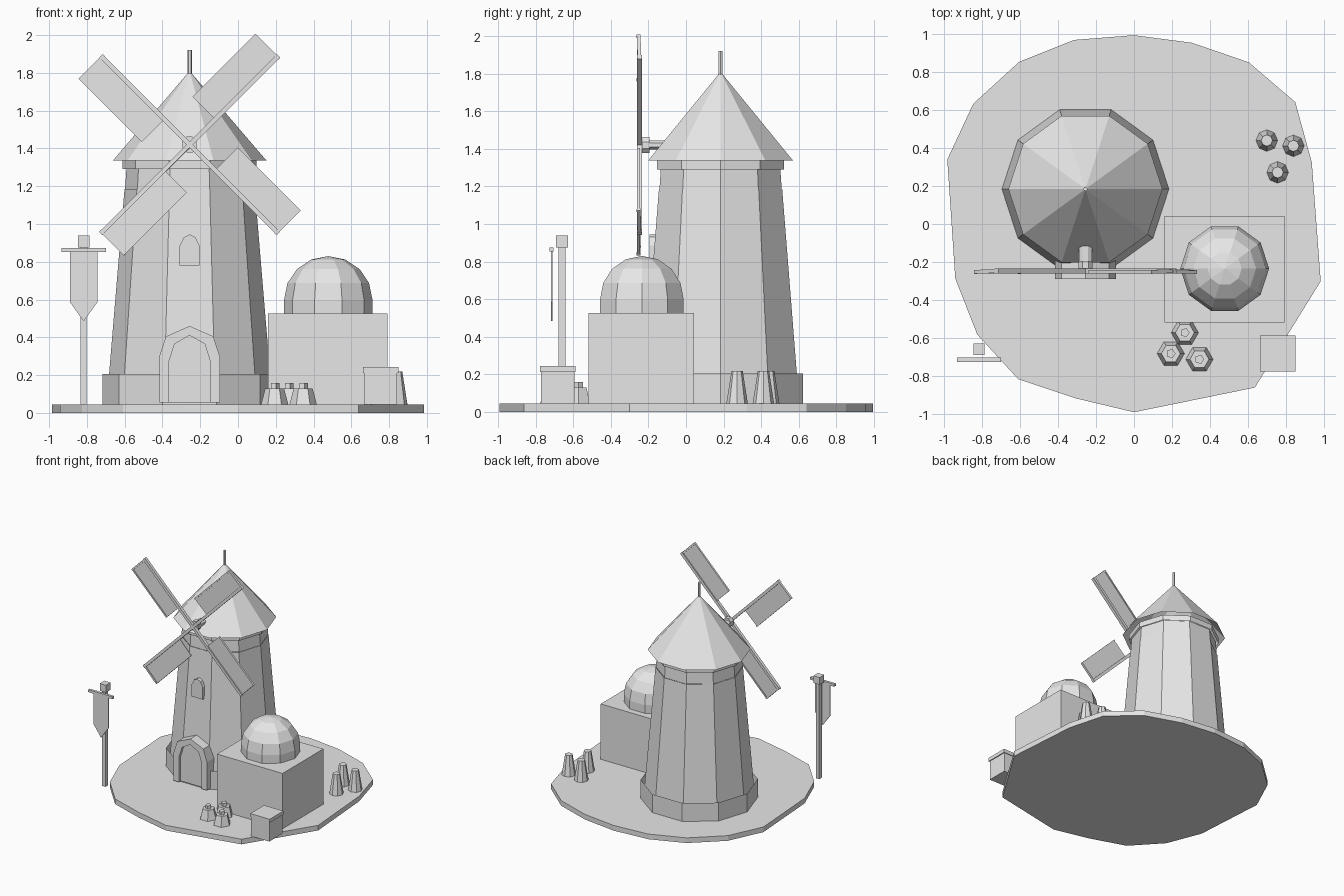
import bpy, bmesh, math
from mathutils import Matrix, Vector

if "Cube" in bpy.data.objects:
    bpy.data.objects.remove(bpy.data.objects["Cube"])

stone = bpy.data.materials.new("plain_grey")
stone.diffuse_color = (0.8, 0.8, 0.8, 1)
stone.use_nodes = True
stone.node_tree.nodes["Principled BSDF"].inputs["Base Color"].default_value = stone.diffuse_color


def finish(name, bm):
    bmesh.ops.recalc_face_normals(bm, faces=bm.faces)
    me = bpy.data.meshes.new(name)
    bm.to_mesh(me)
    bm.free()
    me.materials.append(stone)
    ob = bpy.data.objects.new(name, me)
    bpy.context.collection.objects.link(ob)
    return ob


def box(name, x0, x1, y0, y1, z0, z1):
    bm = bmesh.new()
    bmesh.ops.create_cube(bm, size=1)
    for v in bm.verts:
        v.co = Vector((x1 if v.co.x > 0 else x0, y1 if v.co.y > 0 else y0, z1 if v.co.z > 0 else z0))
    return finish(name, bm)


def lathe(name, cx, cy, profile, sides, turn=0.0, top=True):
    """Faceted shell from (radius, z) points, bottom to top; open below, optional flat top."""
    bm = bmesh.new()
    rings = []
    for r, z in profile:
        if r == 0:
            rings.append([bm.verts.new((cx, cy, z))])
        else:
            rings.append([bm.verts.new((cx + r * math.cos(turn + math.tau * i / sides),
                                        cy + r * math.sin(turn + math.tau * i / sides), z))
                          for i in range(sides)])
    for a, b in zip(rings, rings[1:]):
        for i in range(sides):
            j = (i + 1) % sides
            if len(b) == 1:
                bm.faces.new((a[i], a[j], b[0]))
            else:
                bm.faces.new((a[i], a[j], b[j], b[i]))
    if top and len(rings[-1]) > 1:
        bm.faces.new(rings[-1])
    return finish(name, bm)


def prism(name, pts, d0, d1, axis="y"):
    """Outline extruded between two depths along y (points x,z) or z (points x,y)."""
    bm = bmesh.new()
    at = (lambda p, d: (p[0], d, p[1])) if axis == "y" else (lambda p, d: (p[0], p[1], d))
    a = [bm.verts.new(at(p, d0)) for p in pts]
    b = [bm.verts.new(at(p, d1)) for p in pts]
    bm.faces.new(a)
    bm.faces.new(b)
    n = len(pts)
    for i in range(n):
        bm.faces.new((a[i], a[(i + 1) % n], b[(i + 1) % n], b[i]))
    return finish(name, bm)


# Ground slab with an uneven rim
rim = [(0, .995), (.305, .955), (.605, .852), (.85, .642), (.937, .325), (.984, -.302), (.637, -.862), (0, -.992),
       (-.31, -.918), (-.61, -.818), (-.826, -.583), (-.942, -.287), (-.984, .34), (-.847, .634),
       (-.605, .855), (-.316, .97)]
G = 0.045
prism("ground_slab", rim, 0, G, "z")

# Mill tower, made of open shells
TX, TY = -0.256, 0.184
lathe("tower_plinth", TX, TY, [(.462, G), (.462, .205)], 10, top=False)
lathe("tower_body", TX, TY, [(.44, G), (.345, 1.185)], 10, top=False)
lathe("tower_neck", TX, TY, [(.342, 1.185), (.334, 1.30)], 10, top=False)
lathe("tower_collar", TX, TY, [(.355, 1.29), (.355, 1.337)], 10, top=False)
lathe("tower_roof", TX, TY, [(.406, 1.337), (0, 1.81)], 10)
lathe("roof_finial", TX, TY, [(.012, 1.78), (.012, 1.92)], 6)

# Door: arched frame with a recessed panel
outer = [(-.16, .055), (-.16, .30), (-.125, .405), (0, .46), (.125, .405), (.16, .30), (.16, .055)]
inner = [(-.11, .055), (-.11, .27), (-.08, .365), (0, .41), (.08, .365), (.11, .27), (.11, .055)]
shift = lambda pts: [(x + TX, z) for x, z in pts]
prism("door_frame", shift(outer) + shift(inner)[::-1], -.29, -.17)
prism("door_panel", shift(inner), -.265, -.17)

# Window
prism("tower_window", shift([(-.053, .78), (-.053, .885), (-.03, .93), (0, .945), (.03, .93),
                             (.053, .885), (.053, .78)]), -.195, -.12)

# Sail axle and hub, lying along y
HZ = 1.42
for name, rx, rz, y0, y1 in (("sail_axle", .038, .026, -.2, 0), ("sail_hub", .04, .046, -.235, -.195)):
    ring = [(TX + rx * math.cos(math.tau * (i + .5) / 8), HZ + rz * math.sin(math.tau * (i + .5) / 8))
            for i in range(8)]
    prism(name, ring, y0, y1)

# Four sails: spar, cloth, outer rail, tip bar
SY = -.248
for k in range(4):
    turn = (Matrix.Translation((TX, SY, HZ)) @ Matrix.Rotation(-math.radians(45 + 90 * k), 4, "Y")
            @ Matrix.Rotation(math.radians(1.5), 4, "X"))
    for part, u0, u1, v0, v1, t in (
            ("spar", 0, .665, -.012, .012, .013),
            ("cloth", .19, .655, 0, .166, .003),
            ("rail", .19, .66, .157, .169, .008),
            ("tip_bar", .648, .662, -.014, .169, .01)):
        ob = box(f"sail_{part}_{k + 1}", u0, u1, -t, t, v0, v1)
        ob.data.transform(turn)

# Domed side house
box("house", .16, .792, -.518, .042, G, .527)
dome = [(.234, .527)] + [(.234 * math.cos(math.radians(a)), .598 + .232 * math.sin(math.radians(a)))
                         for a in (0, 22.5, 45, 67.5)] + [(0, .83)]
lathe("house_dome", .478, -.235, dome, 10)

# Banner on a pole
PX, PY = -.817, -.66
box("banner_pole", PX - .016, PX + .016, PY - .018, PY + .018, G, .88)
box("pole_cap", PX - .03, PX + .03, PY - .031, PY + .031, .875, .938)
box("banner_crossbar", PX - .117, PX + .117, PY - .066, PY - .044, .853, .874)
prism("banner_cloth", [(PX - .072, .86), (PX - .072, .585), (PX, .485), (PX + .072, .585), (PX + .072, .86)],
      PY - .058, PY - .05)

# Crate with a slightly wider lid
box("crate_body", .668, .842, -.772, -.594, G, .212)
box("crate_lid", .663, .85, -.778, -.588, .212, .243)

# Tied sacks
for i, (x, y) in enumerate(((.268, -.573), (.194, -.683), (.345, -.713))):
    lathe(f"sack_{i + 1}", x, y, [(.072, G), (.05, .13)], 6)
    lathe(f"sack_tie_{i + 1}", x, y, [(.025, .13), (.025, .158)], 5)

# Tapered posts
for i, (x, y) in enumerate(((.70, .44), (.84, .412), (.757, .272))):
    lathe(f"tapered_post_{i + 1}", x, y, [(.057, G), (.03, .218)], 8)
